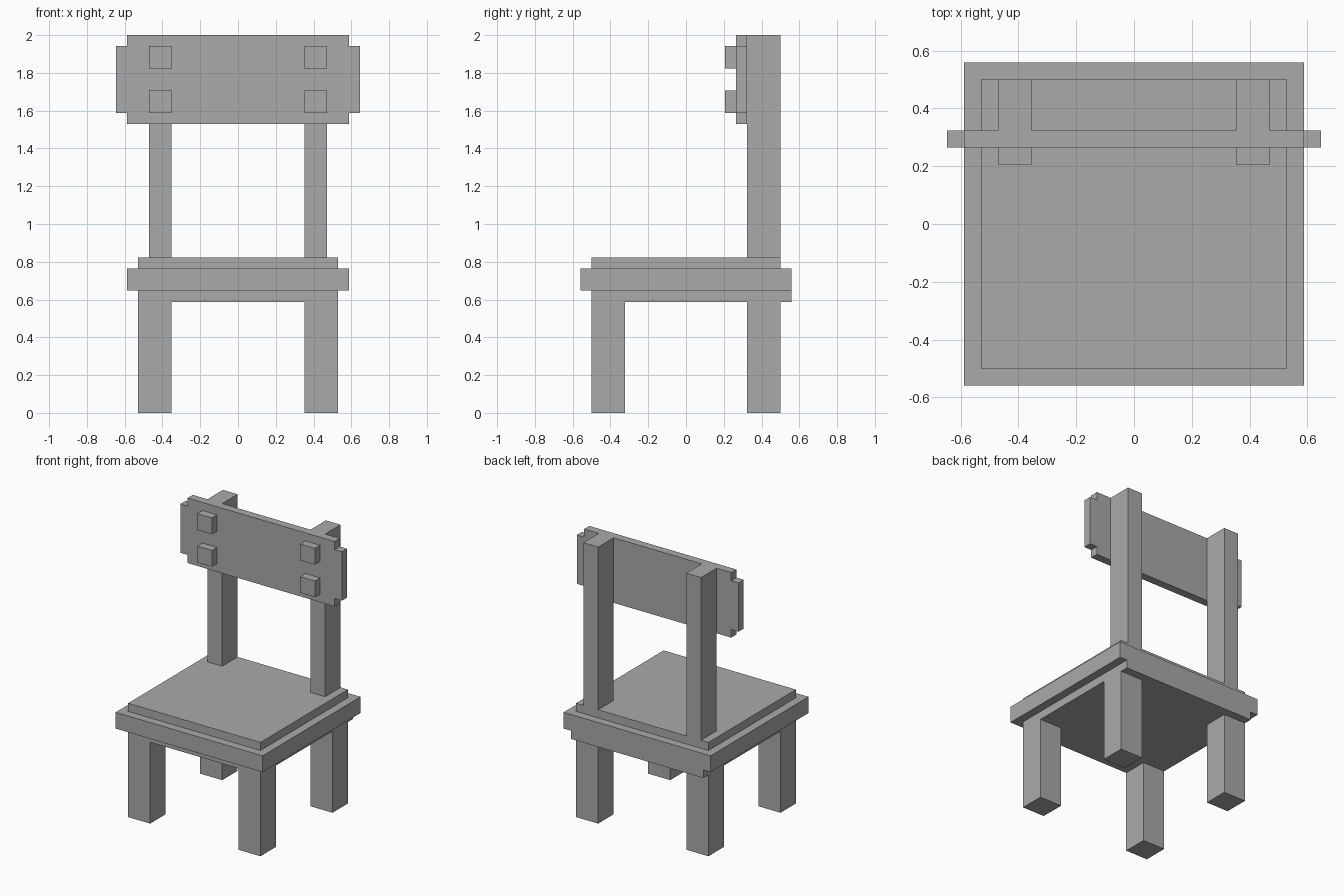
import bpy
import bmesh

U = 1 / 17  # block unit: the chair is 34 blocks tall

cube = bpy.data.objects.get("Cube")
if cube:
    bpy.data.objects.remove(cube, do_unlink=True)

grey = bpy.data.materials.new("plain_grey")
grey.use_nodes = True
grey.diffuse_color = (0.4, 0.4, 0.4, 1)
grey.node_tree.nodes["Principled BSDF"].inputs["Base Color"].default_value = (0.4, 0.4, 0.4, 1)


def finish(name, bm):
    bmesh.ops.recalc_face_normals(bm, faces=bm.faces)
    mesh = bpy.data.meshes.new(name)
    bm.to_mesh(mesh)
    bm.free()
    mesh.materials.append(grey)
    obj = bpy.data.objects.new(name, mesh)
    bpy.context.scene.collection.objects.link(obj)
    return obj


def box(name, x, y, z):
    """Box from (min, max) block ranges on each axis."""
    bm = bmesh.new()
    bmesh.ops.create_cube(bm, size=1)
    for v in bm.verts:
        v.co = [U * (lo + (hi - lo) * (c + 0.5)) for c, (lo, hi) in zip(v.co, (x, y, z))]
    return finish(name, bm)


def pair(name, x, y, z):
    """A box on the left and its mirror on the right."""
    box("left_" + name, x, y, z)
    box("right_" + name, (-x[1], -x[0]), y, z)


# Seat: apron under the frame, wide frame, raised panel
box("seat_apron", (-9, 9), (-8.5, 9.5), (10, 11))
box("seat_frame", (-10, 10), (-9.5, 9.5), (11, 13))
box("seat_panel", (-9, 9), (-8.5, 8.5), (13, 14))

# Legs and back posts
pair("front_leg", (6, 9), (-8.5, -5.5), (0, 10))
pair("back_leg", (6, 9), (5.5, 8.5), (0, 10))
pair("back_post", (6, 8), (5.5, 8.5), (14, 34))

# Backrest board with stepped ends, extruded from its outline
half = [(10, 26), (10, 27), (11, 27), (11, 33), (10, 33), (10, 34)]
outline = half + [(-x, z) for x, z in reversed(half)]
bm = bmesh.new()
face = bm.faces.new([bm.verts.new((x * U, 4.5 * U, z * U)) for x, z in outline])
extruded = bmesh.ops.extrude_face_region(bm, geom=[face])["geom"]
bmesh.ops.translate(bm, vec=(0, U, 0),
                    verts=[g for g in extruded if isinstance(g, bmesh.types.BMVert)])
finish("backrest_board", bm)

# Square pegs on the front of the backrest
for name, z in (("lower_peg", 27), ("upper_peg", 31)):
    pair(name, (6, 8), (3.5, 4.5), (z, z + 2))
